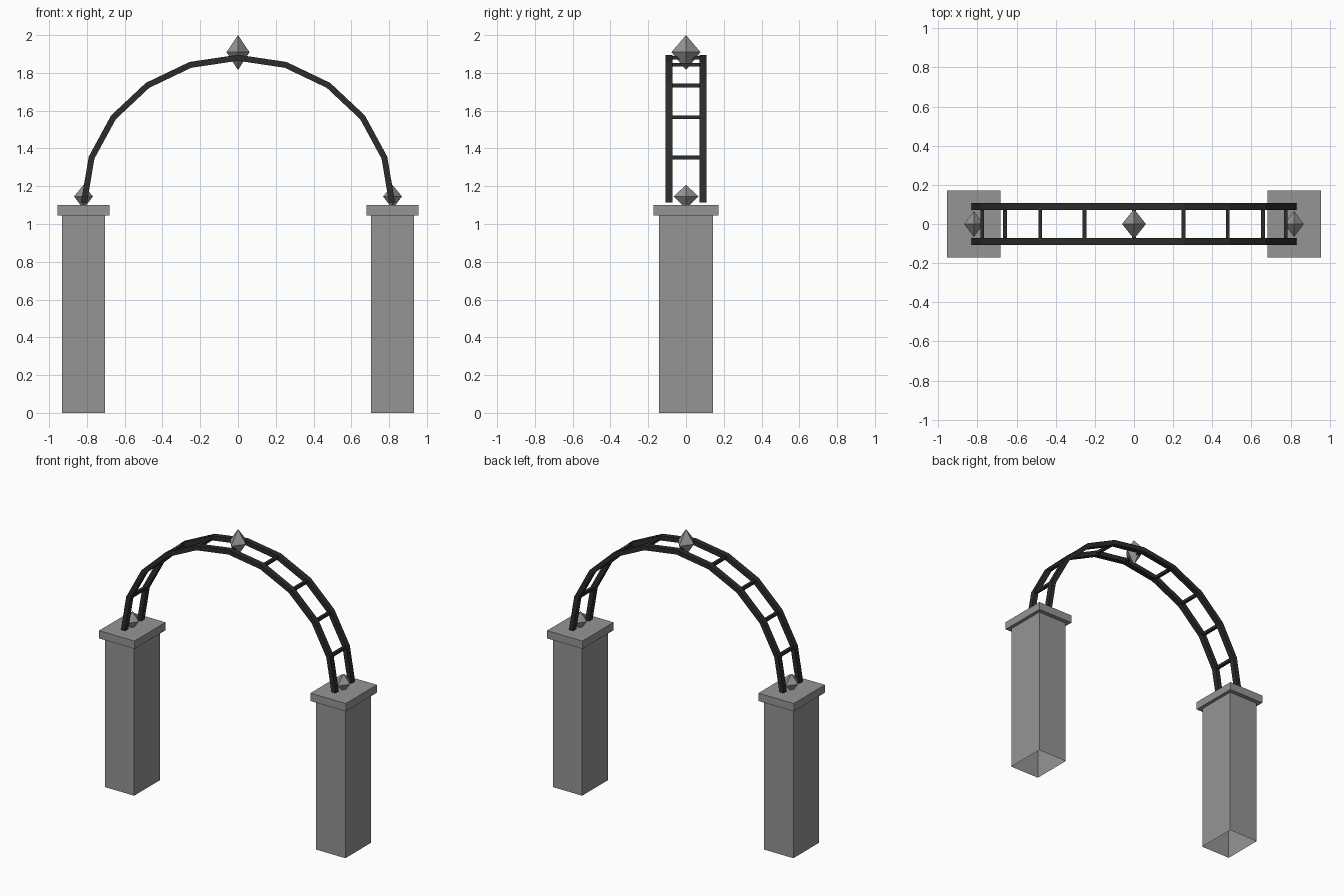
import bpy, bmesh, math
from mathutils import Vector

if "Cube" in bpy.data.objects:
    bpy.data.objects.remove(bpy.data.objects["Cube"])


def material(name, r, g, b):
    m = bpy.data.materials.new(name)
    m.diffuse_color = (r, g, b, 1)
    m.use_nodes = True
    m.node_tree.nodes["Principled BSDF"].inputs["Base Color"].default_value = m.diffuse_color
    return m


STONE = material("grey stone", 0.3, 0.3, 0.3)
IRON = material("black iron", 0.025, 0.025, 0.025)


def finish(bm, name, mat):
    bmesh.ops.recalc_face_normals(bm, faces=bm.faces)
    me = bpy.data.meshes.new(name)
    bm.to_mesh(me)
    bm.free()
    me.materials.append(mat)
    ob = bpy.data.objects.new(name, me)
    bpy.context.collection.objects.link(ob)
    return ob


def box(name, center, size, mat, open_bottom=False):
    bm = bmesh.new()
    bmesh.ops.create_cube(bm, size=1)
    if open_bottom:
        low = [f for f in bm.faces if f.normal.z < -0.5]
        bmesh.ops.delete(bm, geom=low, context='FACES_ONLY')
    for v in bm.verts:
        v.co = Vector([c + k * s for c, k, s in zip(center, v.co, size)])
    return finish(bm, name, mat)


def finial(name, x, rx, ry, bottom, middle, top):
    # eight-sided diamond with its corners on the axes
    bm = bmesh.new()
    ring = [bm.verts.new((x + rx * c, ry * s, middle))
            for c, s in ((1, 0), (0, 1), (-1, 0), (0, -1))]
    for z in (bottom, top):
        tip = bm.verts.new((x, 0, z))
        for i in range(4):
            bm.faces.new((ring[i], ring[(i + 1) % 4], tip))
    return finish(bm, name, STONE)


# Arch path: half ellipse in ten segments
A, B, Z0, N = 0.815, 0.765, 1.115, 10
path = [Vector((A * math.cos(math.pi * i / N), 0, Z0 + B * math.sin(math.pi * i / N)))
        for i in range(N + 1)]


def rail(name, y, width, thick):
    # rectangular bar swept along the arch with mitred joints
    bm = bmesh.new()
    rings = []
    for i, p in enumerate(path):
        t = math.pi * i / N
        n = Vector((math.cos(t) / A, 0, math.sin(t) / B)).normalized()
        rings.append([bm.verts.new(p + n * (k * thick / 2) + Vector((0, y + w * width / 2, 0)))
                      for k, w in ((-1, -1), (1, -1), (1, 1), (-1, 1))])
    for a, b in zip(rings, rings[1:]):
        for j in range(4):
            k = (j + 1) % 4
            bm.faces.new((a[j], a[k], b[k], b[j]))
    bm.faces.new(rings[0])
    bm.faces.new(rings[-1])
    return finish(bm, name, IRON)


# Pillars, caps and small finials on both sides
for side, s in (("left", -1), ("right", 1)):
    x = s * 0.818
    box(side + "_pillar", (x, 0, 0.5225), (0.227, 0.285, 1.045), STONE, True)
    box(side + "_pillar_cap", (x, 0, 1.0725), (0.274, 0.344, 0.055), STONE)
    finial(side + "_finial", x, 0.05, 0.066, 1.08, 1.146, 1.207)

# Iron arch: two rails joined by rungs
rail("front_rail", -0.09, 0.037, 0.032)
rail("back_rail", 0.09, 0.037, 0.032)
for i, p in enumerate(path[1:-1]):
    box(f"rung_{i + 1}", p, (0.02, 0.16, 0.02), IRON)

# Large finial at the crown
finial("crown_finial", 0, 0.061, 0.077, 1.815, 1.91, 2.0)
